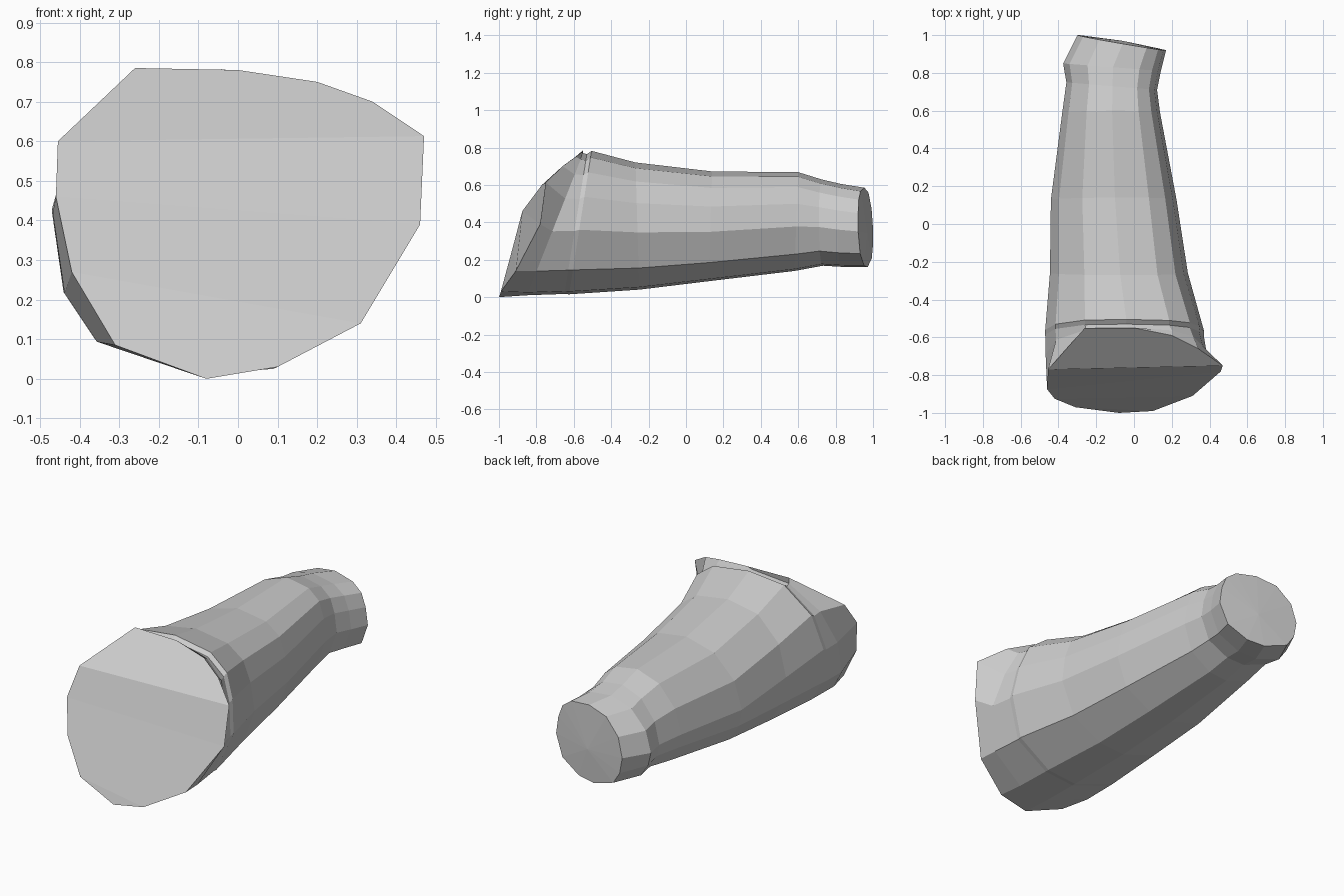
import bpy
import bmesh

if "Cube" in bpy.data.objects:
    bpy.data.objects.remove(bpy.data.objects["Cube"])

# Slanted front rim, clockwise from top left: x, y, z
RIM = [(-.26, -.55, .785), (0, -.55, .78), (.20, -.59, .75), (.34, -.66, .70),
       (.47, -.75, .613), (.46, -.78, .39), (.31, -.91, .14), (.10, -.99, .03),
       (-.08, -1, 0), (-.31, -.97, .085), (-.42, -.925, .27), (-.46, -.875, .46),
       (-.455, -.77, .60)]

# Cross-section shared by the body rings: across (-1..1), up (0..1)
PROFILE = [(-.50, .97), (.02, 1), (.56, .955), (.82, .85), (.94, .68), (1, .45),
           (.80, .17), (.30, .02), (-.15, 0), (-.74, .11), (-.93, .27), (-1, .54),
           (-.87, .79)]

# Body rings: y, left, right, bottom, top, skew across, skew upwards, left droop
RINGS = [
    (-.700, -.468, .390, .010, .770, 0, .30, 0),      # collar behind the rim
    (-.590, -.470, .370, .017, .765, 0, .12, 0),      # groove
    (-.565, -.470, .372, .015, .782, 0, .12, 0),      # start of the body
    (-.260, -.445, .285, .040, .720, 0, -.02, .04),
    (.130, -.440, .225, .085, .672, 0, .02, .10),
    (.590, -.380, .138, .140, .668, 0, .02, .12),
    (.730, -.358, .122, .168, .628, -.02, 0, .12),    # neck
    (.830, -.375, .142, .162, .605, -.02, 0, .10),    # flare
    (.955, -.300, .170, .160, .585, -.04, -.01, .06), # end rim
]


def ring_points(y, left, right, bottom, top, skew_x, skew_z, droop):
    mid, half = (left + right) / 2, (right - left) / 2
    pts = []
    for u, v in PROFILE:
        if u < 0 and v > .5:
            v += droop * u
        pts.append((mid + half * u, y + skew_x * u + skew_z * (v - .5),
                    bottom + (top - bottom) * v))
    return pts


bm = bmesh.new()
loops = [[bm.verts.new(p) for p in pts]
         for pts in [RIM] + [ring_points(*r) for r in RINGS]]
n = len(PROFILE)

# Skin between neighbouring rings
for a, b in zip(loops, loops[1:]):
    for i in range(n):
        j = (i + 1) % n
        bm.faces.new((a[i], a[j], b[j], b[i]))

# Front cap: upper bevel plane and strips across the lower face
front = loops[0]
for strip in [(0, 1, 2, 3, 4, 12), (12, 4, 5, 11), (11, 5, 6, 10),
              (10, 6, 7, 9), (9, 7, 8)]:
    bm.faces.new([front[i] for i in strip])

# Back end: shallow fan around a centre point
tip = bm.verts.new((-.06, .965, .34))
end = loops[-1]
for i in range(n):
    bm.faces.new((end[i], end[(i + 1) % n], tip))

bmesh.ops.recalc_face_normals(bm, faces=bm.faces[:])
mesh = bpy.data.meshes.new("tapered_body")
bm.to_mesh(mesh)
bm.free()
# Bring the end exactly to the 2 unit length
far = max(v.co.y for v in mesh.vertices)
for v in mesh.vertices:
    if v.co.y > .9:
        v.co.y += 1 - far
bpy.context.collection.objects.link(bpy.data.objects.new("tapered_body", mesh))
